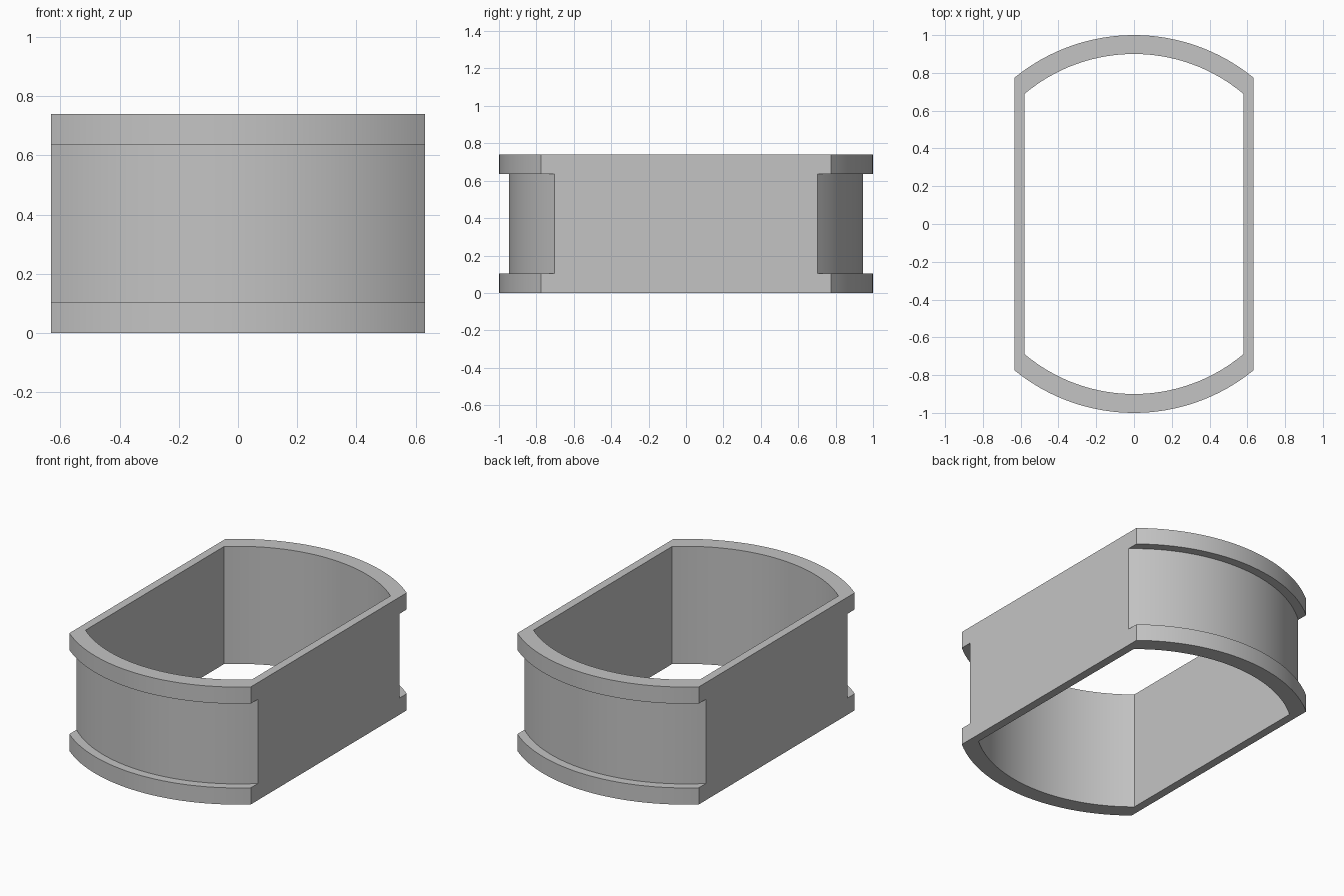
import bpy, bmesh, math

cube = bpy.data.objects.get("Cube")
if cube:
    bpy.data.objects.remove(cube, do_unlink=True)

HEIGHT, LIP = 0.74, 0.105
HALF_OUT, HALF_IN = 0.632, 0.58
R_OUT, R_GROOVE, R_IN = 1.0, 0.946, 0.9
STEPS = 32

grey = bpy.data.materials.new("light grey")
grey.use_nodes = True
color = (0.55, 0.55, 0.55, 1)
grey.diffuse_color = color
grey.node_tree.nodes["Principled BSDF"].inputs["Base Color"].default_value = color


def outline(radius, half_width):
    """Circle with flat left and right sides, as two mirrored arcs."""
    a = math.asin(half_width / radius)
    arc = [-a + 2 * a * i / STEPS for i in range(STEPS + 1)]
    front = [(radius * math.sin(t), -radius * math.cos(t)) for t in arc]
    return front + [(-x, -y) for x, y in front]


# Section of the wall: up the outside with its groove, then down the inside
section = [
    (R_OUT, HALF_OUT, 0), (R_OUT, HALF_OUT, LIP),
    (R_GROOVE, HALF_OUT, LIP), (R_GROOVE, HALF_OUT, HEIGHT - LIP),
    (R_OUT, HALF_OUT, HEIGHT - LIP), (R_OUT, HALF_OUT, HEIGHT),
    (R_IN, HALF_IN, HEIGHT), (R_IN, HALF_IN, 0),
]

bm = bmesh.new()
rings = [[bm.verts.new((x, y, z)) for x, y in outline(r, w)] for r, w, z in section]
count = len(rings[0])
flat_gaps = (STEPS, count - 1)
for k, low in enumerate(rings):
    high = rings[(k + 1) % len(rings)]
    for i in range(count):
        # The flat outer sides are filled as single faces below
        if i in flat_gaps and k < 5:
            continue
        j = (i + 1) % count
        bm.faces.new((low[i], low[j], high[j], high[i]))

# Flat outer sides, notched where the groove runs out
for i in flat_gaps:
    j = (i + 1) % count
    bm.faces.new([r[j] for r in rings[:6]] + [r[i] for r in reversed(rings[:6])])
bmesh.ops.recalc_face_normals(bm, faces=bm.faces)

mesh = bpy.data.meshes.new("grooved_sleeve")
bm.to_mesh(mesh)
bm.free()
mesh.materials.append(grey)
sleeve = bpy.data.objects.new("grooved_sleeve", mesh)
bpy.context.collection.objects.link(sleeve)

# Smooth arcs with crisp corners
bpy.context.view_layer.objects.active = sleeve
sleeve.select_set(True)
bpy.ops.object.shade_smooth_by_angle(angle=math.radians(25))
